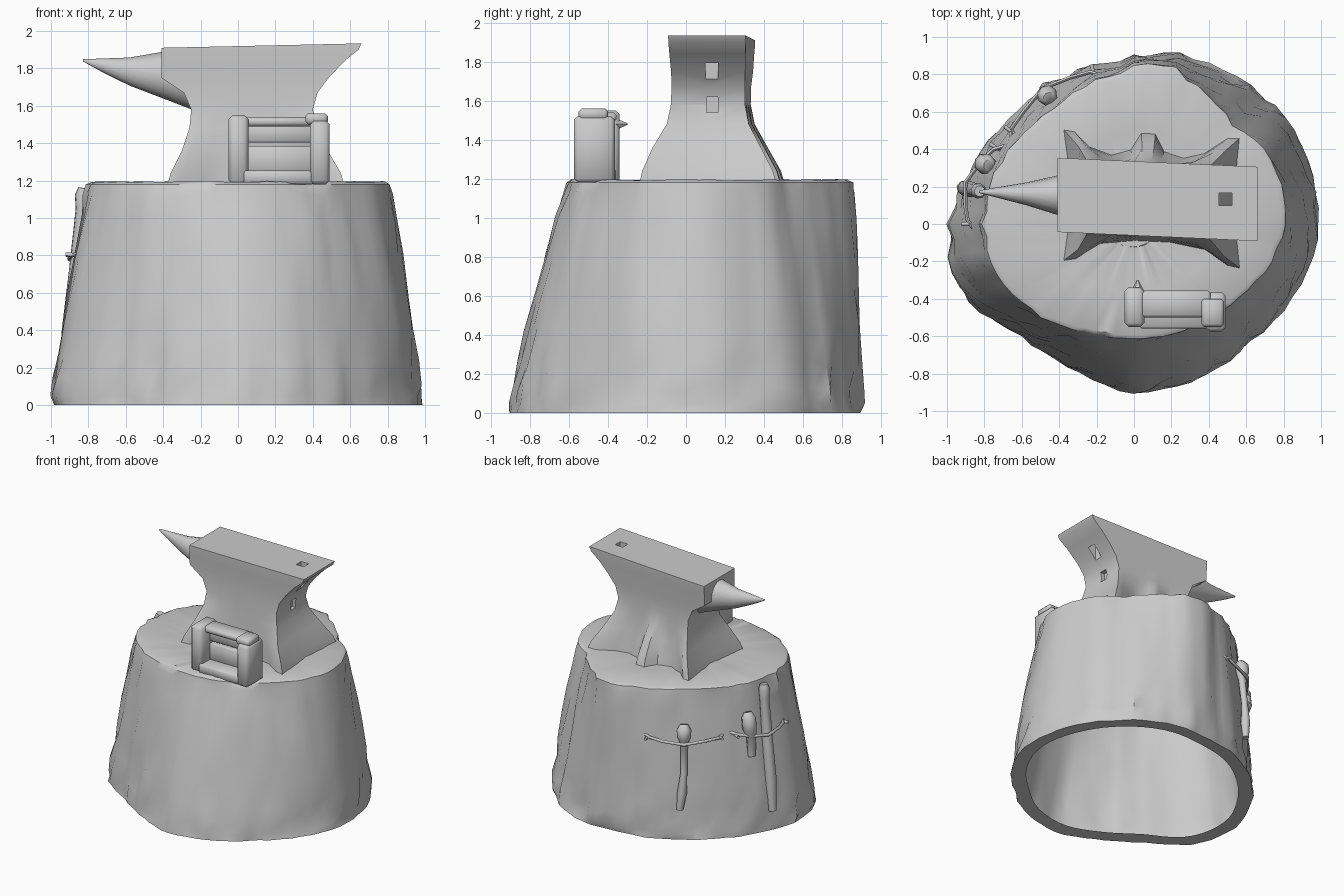
import bpy, bmesh, math, random
from mathutils import Vector

if "Cube" in bpy.data.objects:
    bpy.data.objects.remove(bpy.data.objects["Cube"])

random.seed(4)


def smooth(ob, angle):
    bpy.ops.object.select_all(action='DESELECT')
    ob.select_set(True)
    bpy.context.view_layer.objects.active = ob
    bpy.ops.object.shade_smooth_by_angle(angle=math.radians(angle))


def finish(name, bm, angle=40):
    bmesh.ops.recalc_face_normals(bm, faces=bm.faces)
    me = bpy.data.meshes.new(name)
    bm.to_mesh(me)
    bm.free()
    ob = bpy.data.objects.new(name, me)
    bpy.context.collection.objects.link(ob)
    smooth(ob, angle)
    return ob


def loft(name, rings, cap_start=True, cap_end=True, angle=40):
    bm = bmesh.new()
    rows = [[bm.verts.new(p) for p in r] for r in rings]
    n = len(rows[0])
    for a, b in zip(rows, rows[1:]):
        for i in range(n):
            j = (i + 1) % n
            bm.faces.new((a[i], a[j], b[j], b[i]))
    for row, use in ((rows[0], cap_start), (rows[-1], cap_end)):
        if use:
            f = bm.faces.new(row)
            bmesh.ops.triangulate(bm, faces=[f])
    return finish(name, bm, angle)


def box(name, lo, hi, bevel=0.012):
    bm = bmesh.new()
    bmesh.ops.create_cube(bm, size=1)
    for v in bm.verts:
        v.co = Vector([(l + h) / 2 + c * (h - l) for l, h, c in zip(lo, hi, v.co)])
    if bevel:
        bmesh.ops.bevel(bm, geom=bm.edges[:], offset=bevel, segments=1, affect='EDGES')
    return finish(name, bm, 50)


# Stump outline: radius every 22.5 degrees at the foot and at the rim
FOOT = [.99, .985, .97, .94, .88, .87, .87, .91, .98, .98, .85, .85, .9, .9, .89, .94]
RIM = [.81, .81, .75, .83, .84, .77, .75, .79, .79, .77, .70, .63, .61, .62, .65, .73]


def sample(radii, deg):
    t = (deg % 360) / 22.5
    i = int(t)
    f = t - i
    a, b, c, d = (radii[(i + k) % 16] for k in (-1, 0, 1, 2))
    return b + .5 * f * (c - a + f * (2 * a - 5 * b + 4 * c - d + f * (3 * (b - c) + d - a)))


def wall(deg, z, off=0.0):
    t = max(0, min(1, z / 1.19))
    t = t * (.72 + .28 * t)
    r = sample(FOOT, deg) * (1 - t) + sample(RIM, deg) * t + off
    a = math.radians(deg)
    return Vector((r * math.cos(a), r * math.sin(a), z))


# Hollow stump, rough bark at the back and along the foot
N = 72
ridge = [random.uniform(-.022, .022) if 20 < i * 5 < 110 or 165 < i * 5 < 215
         else random.uniform(-.006, .006) for i in range(N)]
rings = [[wall(i * 5, 0, -.11) + Vector((0, 0, .008)) for i in range(N)]]
for z, rough in ((0, .008), (.05, .015), (.13, .018), (.25, .012), (.42, .01), (.6, .01),
                 (.8, .01), (1.0, .012), (1.13, .01), (1.18, .008)):
    k = 0 if z == 0 else 1
    rings.append([wall(i * 5, z + (random.uniform(-.03, .03) if .05 < z < 1.1 else 0),
                       k * ridge[i] + random.uniform(-rough, rough)) for i in range(N)])
rim = rings[-1]
for s, z in ((.965, 1.194), (.6, 1.184), (.2, 1.184)):
    rings.append([Vector((p.x * s, p.y * s, z + random.uniform(-.004, .004))) for p in rim])
loft("stump", rings, cap_start=False)

# Anvil body: stacked sections with blunt feet and arches between them
# (fraction along the side, share of the pinch)
FRONT = [(0, 0), (.07, .1), (.2, .8), (.4, 1), (.6, 1), (.8, .75), (.93, .1), (1, 0)]
BACK = [(1, 0), (.93, .05), (.8, .75), (.68, 1), (.57, .75), (.52, 0), (.44, 0), (.38, .75),
        (.27, 1), (.15, .7), (.06, .05), (0, 0)]


def slant(x, y):
    return y - .045 * (x - .12)


def section(z, x0, x1, y0, y1, pinch, tilt=0.0):
    pts = [(x0 + f * (x1 - x0), y0 + pinch * p) for f, p in FRONT]
    pts.append((x1 - pinch * .3, (y0 + y1) / 2))
    pts += [(x0 + f * (x1 - x0), y1 - pinch * p) for f, p in BACK]
    pts.append((x0 + pinch * .4, (y0 + y1) / 2))
    return [Vector((x, slant(x, y), z + tilt * (x + .41))) for x, y in pts]


body = loft("anvil_body", [section(*s) for s in (
    (1.17, -.38, .57, -.22, .485, .125),
    (1.24, -.36, .55, -.205, .465, .115),
    (1.36, -.30, .48, -.155, .40, .075),
    (1.48, -.26, .42, -.085, .335, .015),
    (1.58, -.25, .40, -.065, .315, 0),
    (1.67, -.29, .425, -.06, .315, 0),
    (1.75, -.41, .485, -.06, .32, 0),
    (1.83, -.41, .57, -.065, .325, 0, .01),
    (1.885, -.41, .645, -.067, .33, 0, .015),
    (1.91, -.41, .66, -.067, .33, 0, .022))], angle=35)

# Square hole through the heel and the notch below it
for lo, hi in (((.455, .10, 1.62), (.525, .165, 2.0)), ((.375, .105, 1.54), (.45, .165, 1.62))):
    cutter = box("hole_cutter", lo, hi, 0)
    cutter.hide_render = True
    bpy.context.view_layer.objects.active = body
    mod = body.modifiers.new("hole", 'BOOLEAN')
    mod.operation, mod.object, mod.solver = 'DIFFERENCE', cutter, 'EXACT'
    bpy.ops.object.modifier_apply(modifier=mod.name)
    bpy.data.objects.remove(cutter)
smooth(body, 35)

# Horn
loft("anvil_horn", [[Vector((x, slant(x, .13) + hy * math.cos(a), zc + hz * math.sin(a)))
                     for a in (2 * math.pi * i / 16 for i in range(16))]
                    for x, zc, hz, hy in ((-.828, 1.843, .006, .007), (-.72, 1.815, .038, .03),
                                          (-.58, 1.783, .075, .06), (-.41, 1.765, .122, .105),
                                          (-.22, 1.72, .15, .14))])

# Block frame standing at the front of the stump, with a recessed slotted panel
box("frame_left_post", (-.05, -.55, 1.18), (.055, -.34, 1.55), .02)
box("frame_right_post", (.385, -.575, 1.18), (.49, -.365, 1.52), .02)
box("frame_right_cap", (.36, -.55, 1.5), (.48, -.40, 1.56), .015)
box("frame_top_rail", (.03, -.50, 1.49), (.41, -.355, 1.54), .015)
box("frame_sill", (.03, -.56, 1.18), (.41, -.36, 1.255))
box("frame_lower_panel", (.03, -.44, 1.23), (.41, -.365, 1.385), .006)
box("frame_upper_panel", (.03, -.44, 1.405), (.41, -.365, 1.51), .006)
box("frame_slot_back", (.03, -.40, 1.37), (.41, -.37, 1.42), .004)
loft("frame_spur", [[Vector((.02 + r * math.cos(a), y, 1.48 + r * math.sin(a)))
                     for a in (math.pi * i / 3 for i in range(6))]
                    for y, r in ((-.36, .035), (-.30, .005))])


def tube(name, path, sides=8):
    # path entries: wall angle, height, stand-off, radius
    pts = [wall(d, z, o) for d, z, o, r in path]
    out = []
    for i, p in enumerate(pts):
        t = (pts[min(i + 1, len(pts) - 1)] - pts[max(i - 1, 0)]).normalized()
        nrm = Vector((p.x, p.y, 0)).normalized()
        u = t.cross(nrm).normalized() if abs(t.dot(nrm)) < .98 else Vector((0, 0, 1))
        v = u.cross(t)
        out.append([p + path[i][3] * (u * math.cos(a) + v * math.sin(a))
                    for a in (2 * math.pi * k / sides for k in range(sides))])
    return loft(name, out, angle=60)


# Tools hung on the left and back of the stump, held by straps
tube("round_tool", [(124, .92, .03, .03), (124, .88, .04, .055), (124, .82, .04, .05), (124, .77, .03, .028),
                    (124, .55, .03, .025), (123, .38, .025, .036), (122, .25, .02, .025)])
tube("short_tool", [(158, .97, .02, .03), (158, .93, .03, .055), (158, .84, .03, .055),
                    (159, .78, .02, .038), (159, .62, .01, .03)])
tube("long_tool", [(168, 1.16, .045, .03), (168, 1.12, .045, .042), (168, 1.05, .035, .036), (168, .7, .02, .04),
                   (168, .4, .015, .045), (168, .16, .01, .03)])
for n, (a0, mid, a1) in enumerate(((103, 124, 145), (149, 166, 182))):
    tube(f"strap_{n}", [(a0, .82, -.01, .012), (a0 + 3, .81, .025, .012), ((a0 + mid) / 2, .79, .045, .012),
                        (mid, .78, .075, .013), ((a1 + mid) / 2, .79, .045, .012), (a1 - 3, .80, .025, .012),
                        (a1, .81, -.01, .012)], 6)
    for k, a in enumerate((a0 + 2, a1 - 2)):
        tube(f"strap_nail_{n}_{k}", [(a, .80, -.03, .01), (a, .805, .06, .012)], 6)
